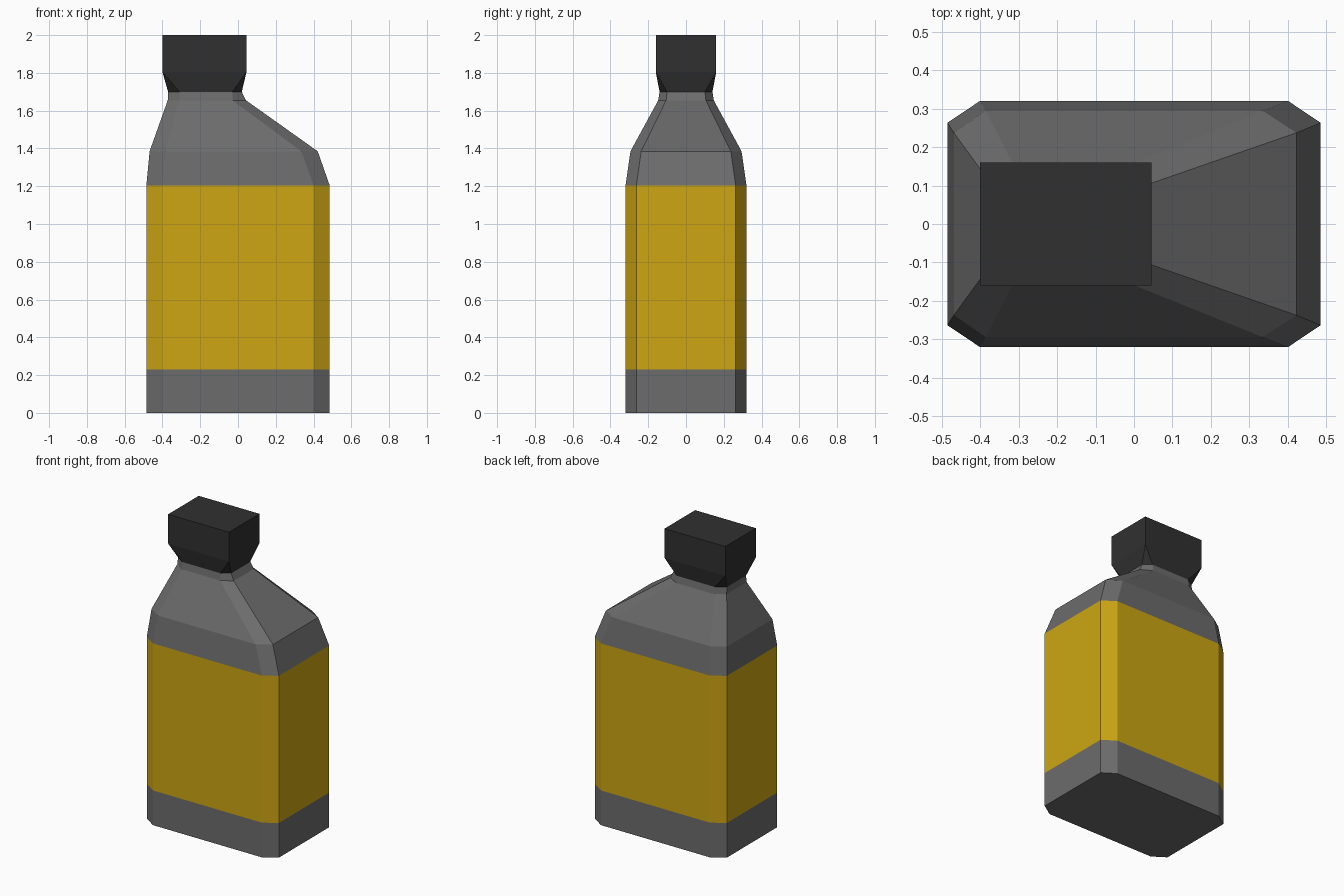
import bpy, bmesh

if "Cube" in bpy.data.objects:
    bpy.data.objects.remove(bpy.data.objects["Cube"])


def material(name, rgb):
    m = bpy.data.materials.new(name)
    m.diffuse_color = (*rgb, 1)
    m.use_nodes = True
    m.node_tree.nodes["Principled BSDF"].inputs["Base Color"].default_value = m.diffuse_color
    return m


grey = material("grey_plastic", (0.15, 0.15, 0.15))
yellow = material("yellow_label", (0.61, 0.38, 0.006))
black = material("black_cap", (0.03, 0.03, 0.03))


def ring(z, x0, x1, y, cx0, cx1, cy):
    """Eight-sided rectangle; cx0/cx1 are corner cuts along x, cy along y."""
    right = [(x1 - cx1, -y), (x1, -y + cy), (x1, y - cy), (x1 - cx1, y)]
    left = [(x0 + cx0, y), (x0, y - cy), (x0, -y + cy), (x0 + cx0, -y)]
    return [(px, py, z) for px, py in right + left]


def loft(name, rings, mats, rule=lambda z: 0):
    """Skin a stack of rings, colouring each face by its centre height."""
    bm = bmesh.new()
    rows = [[bm.verts.new(p) for p in r] for r in rings]
    for a, b in zip(rows, rows[1:]):
        for i in range(len(a)):
            j = (i + 1) % len(a)
            bm.faces.new((a[i], a[j], b[j], b[i]))
    bm.faces.new(rows[0][::-1])
    bm.faces.new(rows[-1])
    # Merge collapsed corners (the square part of the cap)
    bmesh.ops.remove_doubles(bm, verts=bm.verts, dist=1e-4)
    for f in bm.faces:
        f.material_index = rule(f.calc_center_median().z)
    bmesh.ops.recalc_face_normals(bm, faces=bm.faces)
    me = bpy.data.meshes.new(name)
    bm.to_mesh(me)
    bm.free()
    for m in mats:
        me.materials.append(m)
    ob = bpy.data.objects.new(name, me)
    bpy.context.collection.objects.link(ob)
    return ob


# Bottle: straight chamfered body, offset shoulder, short neck
body = (-0.485, 0.485, 0.32, 0.085, 0.085, 0.057)
neck = (1.70, -0.37, 0.02, 0.14, 0.06, 0.05, 0.04)
loft("bottle", [
    ring(0.0, *body),
    ring(0.23, *body),
    ring(1.205, *body),
    ring(1.385, -0.468, 0.422, 0.294, 0.083, 0.087, 0.057),
    ring(1.655, -0.372, 0.042, 0.147, 0.062, 0.072, 0.042),
    ring(*neck),
], [grey, yellow], lambda z: int(0.23 < z < 1.2))

# Cap: flares from the chamfered neck to a plain box
box = (-0.40, 0.045, 0.16, 0, 0, 0)
loft("cap", [ring(*neck), ring(1.805, *box), ring(2.0, *box)], [black])
